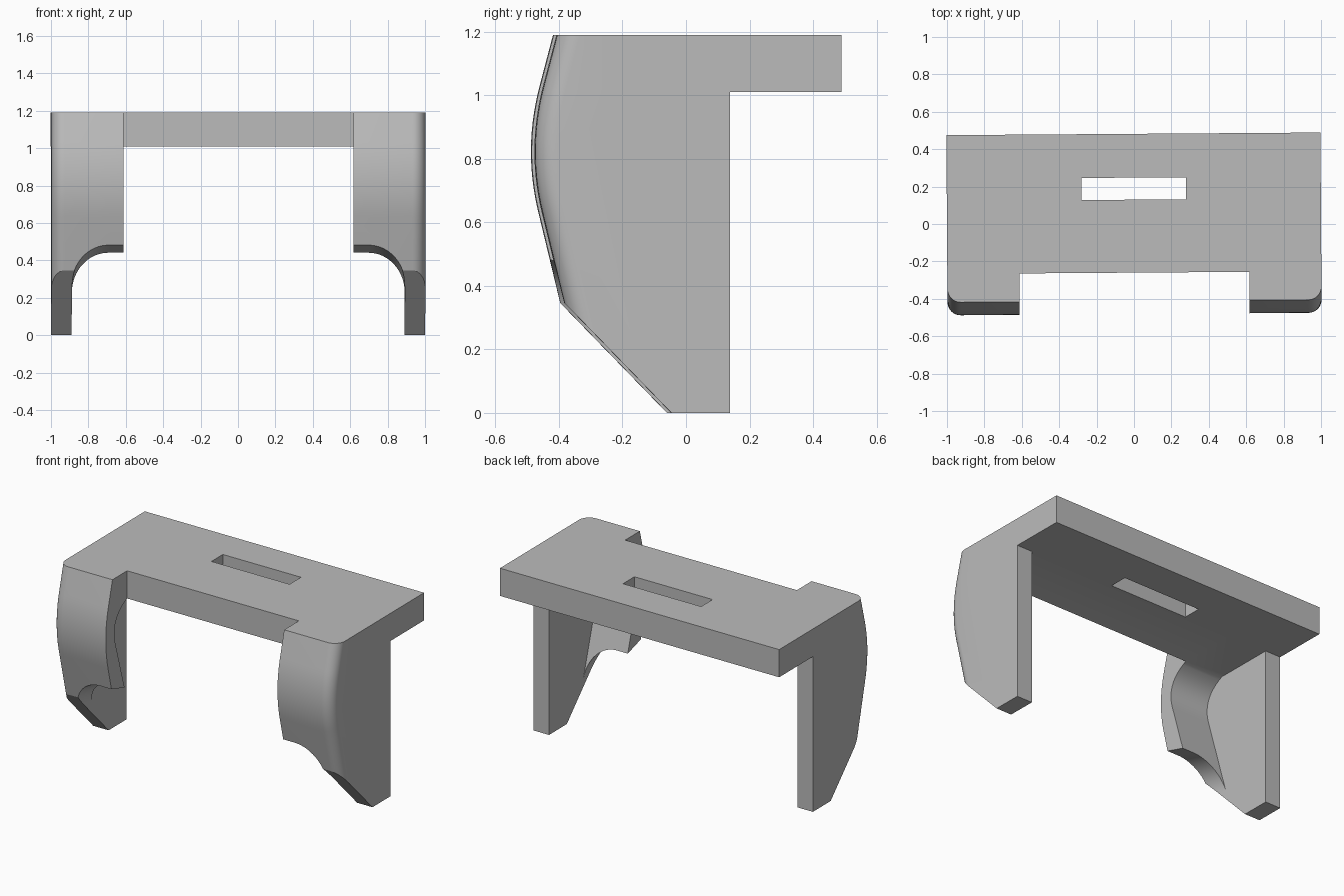
import bpy, bmesh, math
from mathutils import Vector

if "Cube" in bpy.data.objects:
    bpy.data.objects.remove(bpy.data.objects["Cube"])

grey = bpy.data.materials.new("plain_grey")
grey.use_nodes = True
colour = (0.5, 0.5, 0.5, 1)
grey.diffuse_color = colour
grey.node_tree.nodes["Principled BSDF"].inputs["Base Color"].default_value = colour


def curve(a, b, c, steps=14):
    """Points on a quadratic curve from a to c, pulled towards b."""
    a, b, c = Vector(a), Vector(b), Vector(c)
    ts = [i / steps for i in range(steps + 1)]
    return [tuple(a * (1 - t) ** 2 + b * 2 * t * (1 - t) + c * t * t) for t in ts]


def prism(points, shift):
    """Solid made by moving a flat outline along a vector."""
    bm = bmesh.new()
    face = bm.faces.new([bm.verts.new(p) for p in points])
    moved = bmesh.ops.extrude_face_region(bm, geom=[face])["geom"]
    bmesh.ops.translate(bm, vec=shift, verts=[v for v in moved if isinstance(v, bmesh.types.BMVert)])
    bmesh.ops.recalc_face_normals(bm, faces=bm.faces)
    return bm


def finish(name, bm):
    mesh = bpy.data.meshes.new(name)
    bm.to_mesh(mesh)
    bm.free()
    mesh.materials.append(grey)
    obj = bpy.data.objects.new(name, mesh)
    bpy.context.collection.objects.link(obj)
    return obj


def box(name, x, y, z):
    outline = [(x[0], y[0], z[0]), (x[1], y[0], z[0]), (x[1], y[1], z[0]), (x[0], y[1], z[0])]
    return finish(name, prism(outline, (0, 0, z[1] - z[0])))


def combine(obj, other, operation):
    mod = obj.modifiers.new("combine", "BOOLEAN")
    mod.operation, mod.solver, mod.object = operation, "EXACT", other
    bpy.context.view_layer.objects.active = obj
    bpy.ops.object.modifier_apply(modifier=mod.name)
    bpy.data.objects.remove(other)


# Side support: bowed front outline pushed out sideways
front = curve((-0.454, 1.03), (-0.507, 0.83), (-0.458, 0.63))
outline = [(0.132, 0), (0.132, 1.19), (-0.412, 1.19)] + front + [(-0.306, 0)]
bm = prism([(0.615, y, z) for y, z in outline], (0.385, 0, 0))

# Rounded outer front corner, then the sloping cut above the foot
outer = [e for e in bm.edges
         if all(v.co.x > 0.99 and v.co.y < -0.3 for v in e.verts)
         and abs(e.verts[0].co.z - e.verts[1].co.z) > 0.005]
bmesh.ops.bevel(bm, geom=outer, offset=0.07, segments=8, profile=0.5, affect="EDGES")
cut = bmesh.ops.bisect_plane(bm, geom=bm.verts[:] + bm.edges[:] + bm.faces[:],
                             plane_co=(0, -0.393, 0.35), plane_no=(0, -0.35, -0.34),
                             clear_outer=True)
rim = [g for g in cut["geom_cut"] if isinstance(g, bmesh.types.BMEdge)]
bmesh.ops.holes_fill(bm, edges=rim)
bmesh.ops.recalc_face_normals(bm, faces=bm.faces)
left_support = finish("left_support", bm)

# Hollow behind the front panel
hollow = [(-0.127, -0.1)] + curve((-0.375, 0.74), (-0.44, 0.93), (-0.26, 1.01))
hollow += [(0.4, 1.01), (0.4, -0.1)]
hollow_cutter = finish("hollow_cutter", prism([(0.3, y, z) for y, z in hollow], (0.59, 0, 0)))
combine(left_support, hollow_cutter, "DIFFERENCE")

# Slanted arch under the front panel
arch = [(0.3, -0.5), (0.89, -0.5)]
for i in range(17):
    a = math.pi / 2 * i / 16
    arch.append((0.695 + 0.195 * math.cos(a), 0.25 + 0.195 * math.sin(a)))
arch.append((0.3, 0.445))
arch_cutter = finish("arch_cutter", prism([(x, -0.7, z + 0.12) for x, z in arch], (0, 0.7, -0.21)))
combine(left_support, arch_cutter, "DIFFERENCE")

# Mirrored support
bm = bmesh.new()
bm.from_mesh(left_support.data)
bmesh.ops.scale(bm, vec=(-1, 1, 1), verts=bm.verts)
bmesh.ops.reverse_faces(bm, faces=bm.faces)
right_support = finish("right_support", bm)

# Top plate with a slot, joined to both supports
bracket = box("bracket", (-1, 1), (-0.26, 0.482), (1.01, 1.19))
combine(bracket, box("slot_cutter", (-0.28, 0.28), (0.13, 0.248), (0.9, 1.3)), "DIFFERENCE")
combine(bracket, left_support, "UNION")
combine(bracket, right_support, "UNION")
bracket.rotation_euler.z = 0.007

bpy.ops.object.select_all(action="DESELECT")
bracket.select_set(True)
bpy.context.view_layer.objects.active = bracket
bpy.ops.object.shade_smooth_by_angle(angle=math.radians(30))
